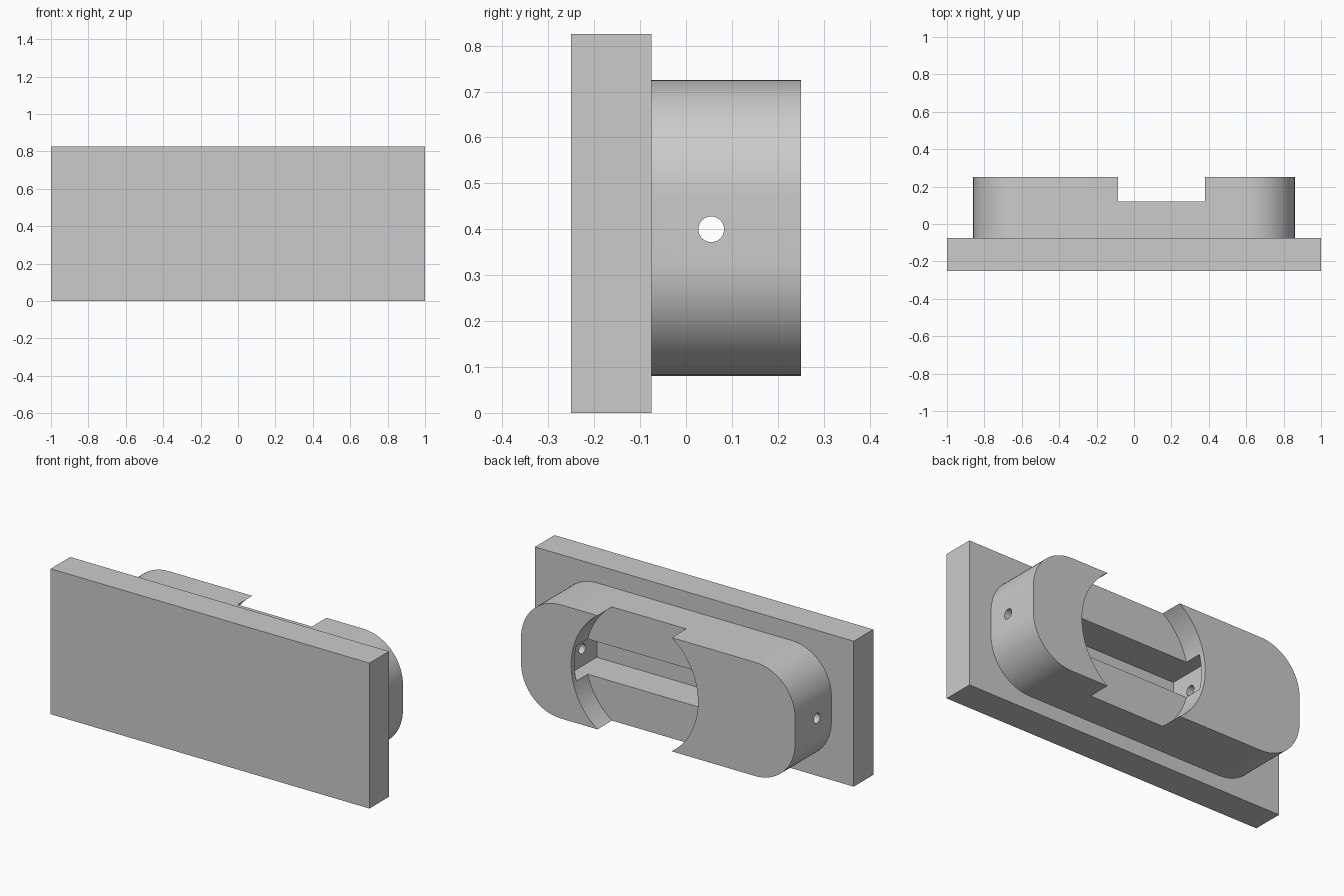
import bpy, bmesh, math
from mathutils import Matrix

cube = bpy.data.objects.get("Cube")
if cube:
    bpy.data.objects.remove(cube, do_unlink=True)

grey = bpy.data.materials.new("light_grey")
grey.use_nodes = True
grey.diffuse_color = (0.6, 0.6, 0.6, 1)
grey.node_tree.nodes["Principled BSDF"].inputs["Base Color"].default_value = (0.6, 0.6, 0.6, 1)

MID_Z = 0.4025      # height of the housing's long axis
NOTCH_X = 0.1475    # centre of the notch and slot
PLATE_TOP = -0.075  # face of the plate that carries the housing
BACK = 0.25


def make_object(name, bm):
    bmesh.ops.recalc_face_normals(bm, faces=bm.faces)
    mesh = bpy.data.meshes.new(name)
    bm.to_mesh(mesh)
    bm.free()
    mesh.materials.append(grey)
    obj = bpy.data.objects.new(name, mesh)
    bpy.context.collection.objects.link(obj)
    return obj


def box(name, low, high):
    bm = bmesh.new()
    size = [h - l for l, h in zip(low, high)]
    centre = [(h + l) / 2 for l, h in zip(low, high)]
    bmesh.ops.create_cube(bm, size=1, matrix=Matrix.Translation(centre) @ Matrix.Diagonal((*size, 1)))
    return make_object(name, bm)


def cylinder(name, centre, radius, depth, axis, sides):
    bm = bmesh.new()
    turn = Matrix.Rotation(math.pi / 2, 4, 'X' if axis == 'Y' else 'Y')
    bmesh.ops.create_cone(bm, cap_ends=True, segments=sides, radius1=radius, radius2=radius,
                          depth=depth, matrix=Matrix.Translation(centre) @ turn)
    return make_object(name, bm)


def rounded_block(name, half_x, half_z, radius, y0, y1, steps=20):
    # Rounded rectangle in the xz plane, extruded along y
    bm = bmesh.new()
    ring = []
    for i, (sx, sz) in enumerate([(1, 1), (-1, 1), (-1, -1), (1, -1)]):
        for k in range(steps + 1):
            a = math.pi / 2 * (i + k / steps)
            x = sx * (half_x - radius) + radius * math.cos(a)
            z = MID_Z + sz * (half_z - radius) + radius * math.sin(a)
            ring.append(bm.verts.new((x, y0, z)))
    face = bm.faces.new(ring)
    out = bmesh.ops.extrude_face_region(bm, geom=[face])
    moved = [g for g in out["geom"] if isinstance(g, bmesh.types.BMVert)]
    bmesh.ops.translate(bm, verts=moved, vec=(0, y1 - y0, 0))
    return make_object(name, bm)


def cut(target, cutter):
    cutter.hide_render = True
    mod = target.modifiers.new("cut", 'BOOLEAN')
    mod.operation = 'DIFFERENCE'
    mod.solver = 'EXACT'
    mod.object = cutter
    bpy.context.view_layer.objects.active = target
    bpy.ops.object.modifier_apply(modifier=mod.name)
    bpy.data.objects.remove(cutter, do_unlink=True)


# Flat base plate
box("base_plate", (-1, -0.25, 0), (1, PLATE_TOP, 0.825))

# Rounded housing behind it
housing = rounded_block("housing", 0.86, 0.3225, 0.25, PLATE_TOP, BACK)

# Round notch, inner slot reaching under the lips, and the pin hole
cut(housing, cylinder("notch_cutter", (NOTCH_X, 0.12 + 0.2, MID_Z), 0.398, 0.4, 'Y', 96))
cut(housing, box("slot_cutter", (NOTCH_X - 0.465, -0.2, MID_Z - 0.1),
                 (NOTCH_X + 0.465, 0.22, MID_Z + 0.1)))
cut(housing, cylinder("pin_cutter", (0, 0.055, 0.4), 0.028, 3, 'X', 32))

# Smooth the curved walls, keep the edges sharp
bpy.ops.object.select_all(action='DESELECT')
housing.select_set(True)
bpy.context.view_layer.objects.active = housing
bpy.ops.object.shade_smooth_by_angle(angle=math.radians(30))
